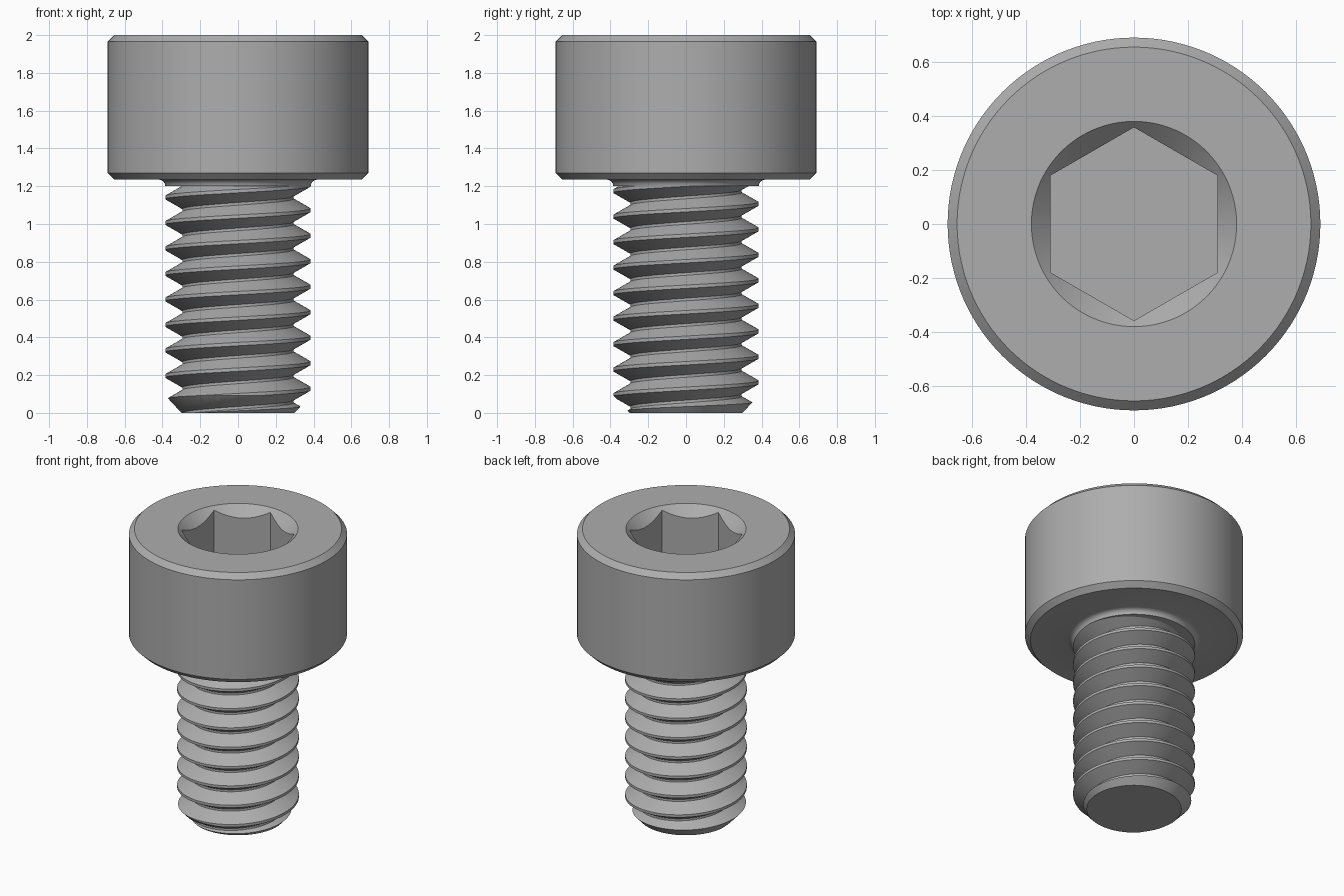
import bpy, bmesh, math

default = bpy.data.objects.get("Cube")
if default:
    bpy.data.objects.remove(default, do_unlink=True)

SEG = 120            # segments around the axis
PITCH = 0.135        # thread pitch
CREST, ROOT = 0.385, 0.295
FLAT = 0.31          # half the width of the hex socket

steel = bpy.data.materials.new("steel_grey")
steel.use_nodes = True
COLOUR = (0.42, 0.42, 0.42, 1)
steel.diffuse_color = COLOUR
steel.node_tree.nodes["Principled BSDF"].inputs["Base Color"].default_value = COLOUR


def finish(bm, name):
    bmesh.ops.recalc_face_normals(bm, faces=bm.faces)
    mesh = bpy.data.meshes.new(name)
    bm.to_mesh(mesh)
    bm.free()
    mesh.materials.append(steel)
    obj = bpy.data.objects.new(name, mesh)
    bpy.context.collection.objects.link(obj)
    return obj


def lathe(name, rings):
    """Closed solid from rings; each ring maps an angle to (radius, z)."""
    bm = bmesh.new()
    loops = []
    for ring in rings:
        loop = []
        for i in range(SEG):
            a = 2 * math.pi * i / SEG
            r, z = ring(a)
            loop.append(bm.verts.new((r * math.cos(a), r * math.sin(a), z)))
        loops.append(loop)
    for low, high in zip(loops, loops[1:]):
        for i in range(SEG):
            j = (i + 1) % SEG
            bm.faces.new((low[i], low[j], high[j], high[i]))
    bm.faces.new(loops[0])
    bm.faces.new(loops[-1])
    return finish(bm, name)


def circle(r, z):
    return lambda a: (r, z)


def hex_radius(a):
    """Hexagon with flats facing the x axis."""
    third = math.pi / 3
    return FLAT / math.cos((a + third / 2) % third - third / 2)


def smooth(obj):
    bpy.ops.object.select_all(action='DESELECT')
    obj.select_set(True)
    bpy.context.view_layer.objects.active = obj
    bpy.ops.object.shade_smooth_by_angle(angle=math.radians(28))


# Head: collar fillet under it, chamfered rims, countersunk hex socket
fillet = [circle(CREST + 0.035 * (1 - math.cos(t)), 1.2 + 0.035 * math.sin(t))
          for t in (math.pi / 8 * k for k in range(5))]
head = lathe("socket_head", fillet + [
    circle(0.655, 1.235), circle(0.69, 1.27),
    circle(0.69, 1.965), circle(0.655, 2.0), circle(0.38, 2.0),
    lambda a: (hex_radius(a), 2.0 - (0.38 - hex_radius(a))),
    lambda a: (hex_radius(a), 1.61)])
smooth(head)

# Threaded shank: one helical surface, trimmed flat at both ends
crest_half, root_half = 0.009, 0.007
profile = [(-crest_half, CREST), (crest_half, CREST),
           (PITCH / 2 - root_half, ROOT), (PITCH / 2 + root_half, ROOT)]
rows = [(0.128 + PITCH * turn + dz, r) for turn in range(-3, 11) for dz, r in profile]
bm = bmesh.new()
previous = None
for i in range(SEG + 1):
    a = 2 * math.pi * i / SEG
    column = [bm.verts.new((r * math.cos(a), r * math.sin(a), z + PITCH * i / SEG))
              for z, r in rows]
    if previous:
        for k in range(len(rows) - 1):
            bm.faces.new((previous[k], column[k], column[k + 1], previous[k + 1]))
    previous = column
bmesh.ops.remove_doubles(bm, verts=bm.verts, dist=0.0001)
for height, side in ((0.0, -1), (1.205, 1)):
    cut = bmesh.ops.bisect_plane(bm, geom=bm.verts[:] + bm.edges[:] + bm.faces[:],
                                 plane_co=(0, 0, height), plane_no=(0, 0, side),
                                 clear_outer=True)
    rim = [e for e in cut["geom_cut"] if isinstance(e, bmesh.types.BMEdge)]
    bmesh.ops.edgeloop_fill(bm, edges=rim)
shank = finish(bm, "threaded_shank")

# Lead-in chamfer at the tip of the shank
envelope = lathe("tip_envelope", [circle(0.29, -0.01), circle(0.42, 0.13), circle(0.42, 1.3)])
envelope.hide_render = True
trim = shank.modifiers.new("tip_chamfer", 'BOOLEAN')
trim.operation = 'INTERSECT'
trim.solver = 'EXACT'
trim.object = envelope
smooth(shank)
bpy.ops.object.modifier_apply(modifier=trim.name)
bpy.data.objects.remove(envelope, do_unlink=True)
smooth(shank)
